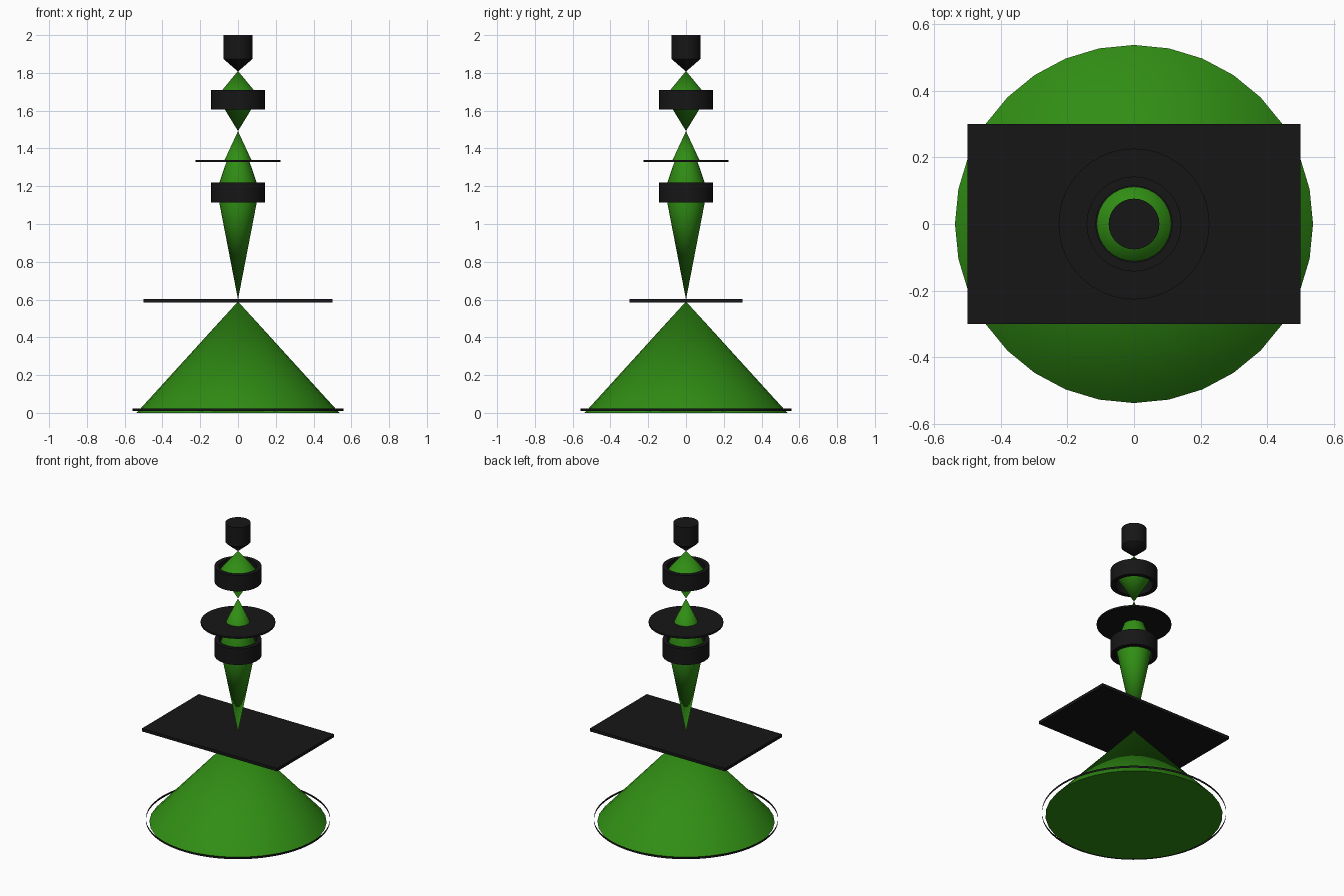
import bpy, bmesh, math

if "Cube" in bpy.data.objects:
    bpy.data.objects.remove(bpy.data.objects["Cube"])


def material(name, color):
    m = bpy.data.materials.new(name)
    m.diffuse_color = color
    m.use_nodes = True
    m.node_tree.nodes["Principled BSDF"].inputs["Base Color"].default_value = m.diffuse_color
    return m


BLACK = material("black", (0.008, 0.008, 0.008, 1))
GREEN = material("green", (0.03, 0.27, 0.007, 1))


def finish(name, bm, mat):
    me = bpy.data.meshes.new(name)
    bm.to_mesh(me)
    bm.free()
    me.materials.append(mat)
    ob = bpy.data.objects.new(name, me)
    bpy.context.collection.objects.link(ob)
    bpy.ops.object.select_all(action='DESELECT')
    ob.select_set(True)
    bpy.context.view_layer.objects.active = ob
    bpy.ops.object.shade_smooth_by_angle(angle=math.radians(30))
    return ob


def lathe(name, profile, mat, sides=32, closed=False):
    """Spin an (r, z) profile around the z axis; closed joins last point to first."""
    bm = bmesh.new()
    rings = []
    for r, z in profile:
        if r == 0:
            rings.append([bm.verts.new((0, 0, z))] * sides)
        else:
            rings.append([bm.verts.new((r * math.cos(2 * math.pi * i / sides),
                                        r * math.sin(2 * math.pi * i / sides), z))
                          for i in range(sides)])
    pairs = list(zip(rings, rings[1:]))
    if closed:
        pairs.append((rings[-1], rings[0]))
    for a, b in pairs:
        for i in range(sides):
            j = (i + 1) % sides
            bm.faces.new(dict.fromkeys((a[i], b[i], b[j], a[j])))
    bmesh.ops.recalc_face_normals(bm, faces=bm.faces)
    return finish(name, bm, mat)


def tube(name, r_in, r_out, z0, z1, sides=64):
    return lathe(name, [(r_in, z0), (r_out, z0), (r_out, z1), (r_in, z1)],
                 BLACK, sides, closed=True)


# Source at the top, with pointed tip
lathe("emitter", [(0, 2), (0.076, 2), (0.076, 1.873), (0, 1.807)], BLACK)

# Beam segments
lathe("upper_beam", [(0, 1.81), (0.112, 1.675), (0, 1.492)], GREEN)
lathe("middle_beam", [(0, 1.492), (0.074, 1.332)], GREEN)
lathe("lower_beam", [(0.061, 1.33), (0.112, 1.18), (0, 0.6)], GREEN)
lathe("scatter_cone", [(0, 0.59), (0.537, 0.0), (0, 0.0)], GREEN)

# Lens rings and aperture disc
tube("upper_lens", 0.114, 0.142, 1.605, 1.71)
tube("lower_lens", 0.114, 0.142, 1.113, 1.22)
tube("aperture", 0.062, 0.226, 1.327, 1.338)

# Specimen plate
bm = bmesh.new()
bmesh.ops.create_cube(bm, size=1)
for v in bm.verts:
    v.co = (v.co.x * 1.0, v.co.y * 0.6, v.co.z * 0.02 + 0.594)
finish("specimen_plate", bm, BLACK)

# Thin detector band around the cone base
lathe("detector_ring", [(0.558, 0.009), (0.558, 0.023)], BLACK, 64)
